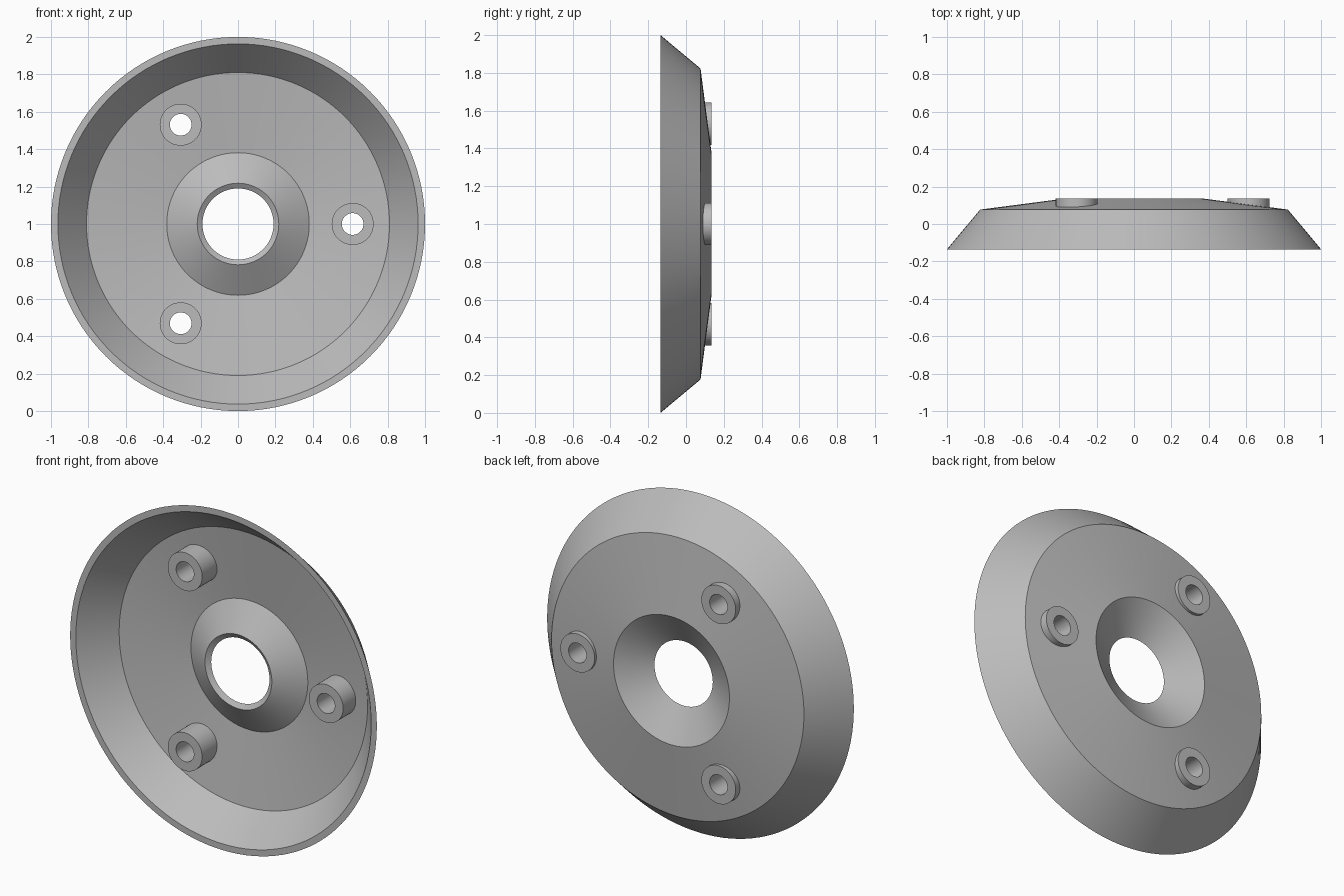
import bpy, math

cube = bpy.data.objects.get("Cube")
if cube:
    bpy.data.objects.remove(cube, do_unlink=True)

grey = bpy.data.materials.new("plain grey")
grey.use_nodes = True
colour = (0.5, 0.5, 0.5, 1)
grey.diffuse_color = colour
grey.node_tree.nodes["Principled BSDF"].inputs["Base Color"].default_value = colour


def lathe(name, profile, steps, x=0, z=1):
    """Revolve a closed (radius, y) loop about a y-parallel axis through x, z."""
    n = len(profile)
    verts, faces = [], []
    for i in range(steps):
        a = math.tau * i / steps
        verts += [(x + r * math.cos(a), y, z + r * math.sin(a)) for r, y in profile]
        j = (i + 1) % steps
        for k in range(n):
            m = (k + 1) % n
            faces.append((i * n + k, i * n + m, j * n + m, j * n + k))
    mesh = bpy.data.meshes.new(name)
    mesh.from_pydata(verts, [], faces)
    mesh.materials.append(grey)
    obj = bpy.data.objects.new(name, mesh)
    bpy.context.collection.objects.link(obj)
    # Outward normals
    bpy.context.view_layer.objects.active = obj
    bpy.ops.object.select_all(action='DESELECT')
    obj.select_set(True)
    bpy.ops.object.mode_set(mode='EDIT')
    bpy.ops.mesh.select_all(action='SELECT')
    bpy.ops.mesh.normals_make_consistent(inside=False)
    bpy.ops.object.mode_set(mode='OBJECT')
    return obj


def smooth(obj):
    bpy.ops.object.select_all(action='DESELECT')
    bpy.context.view_layer.objects.active = obj
    obj.select_set(True)
    bpy.ops.object.shade_smooth_by_angle(angle=math.radians(25))


# Thin dished shell with a flared rim and a funnel-shaped hub
shell = lathe("dish_shell", [
    (1.0, -0.135), (0.823, 0.077), (0.378, 0.135), (0.19, 0.022),
    (0.218, 0.004), (0.381, 0.106), (0.81, 0.05), (0.963, -0.135)], 128)

# Three hollow bosses passing through the shell
BOSS_CIRCLE, BOSS_R, HOLE_R = 0.613, 0.112, 0.058
for i, side in enumerate(("left", "upper", "lower")):
    a = math.tau * i / 3
    x, z = BOSS_CIRCLE * math.cos(a), 1 + BOSS_CIRCLE * math.sin(a)
    boss = lathe(side + "_boss", [
        (BOSS_R, -0.056), (BOSS_R, 0.135), (HOLE_R, 0.135), (HOLE_R, -0.056)], 48, x, z)
    smooth(boss)

    # Open the shell inside the boss wall
    bpy.ops.mesh.primitive_cylinder_add(vertices=48, radius=0.085, depth=0.6,
                                        location=(x, 0, z), rotation=(math.pi / 2, 0, 0))
    cutter = bpy.context.object
    cutter.name = "hole_cutter"
    cutter.hide_render = True
    cut = shell.modifiers.new("boss_hole", 'BOOLEAN')
    cut.operation = 'DIFFERENCE'
    cut.solver = 'EXACT'
    cut.object = cutter
    bpy.ops.object.select_all(action='DESELECT')
    bpy.context.view_layer.objects.active = shell
    shell.select_set(True)
    bpy.ops.object.modifier_apply(modifier=cut.name)
    bpy.data.objects.remove(cutter, do_unlink=True)

smooth(shell)
